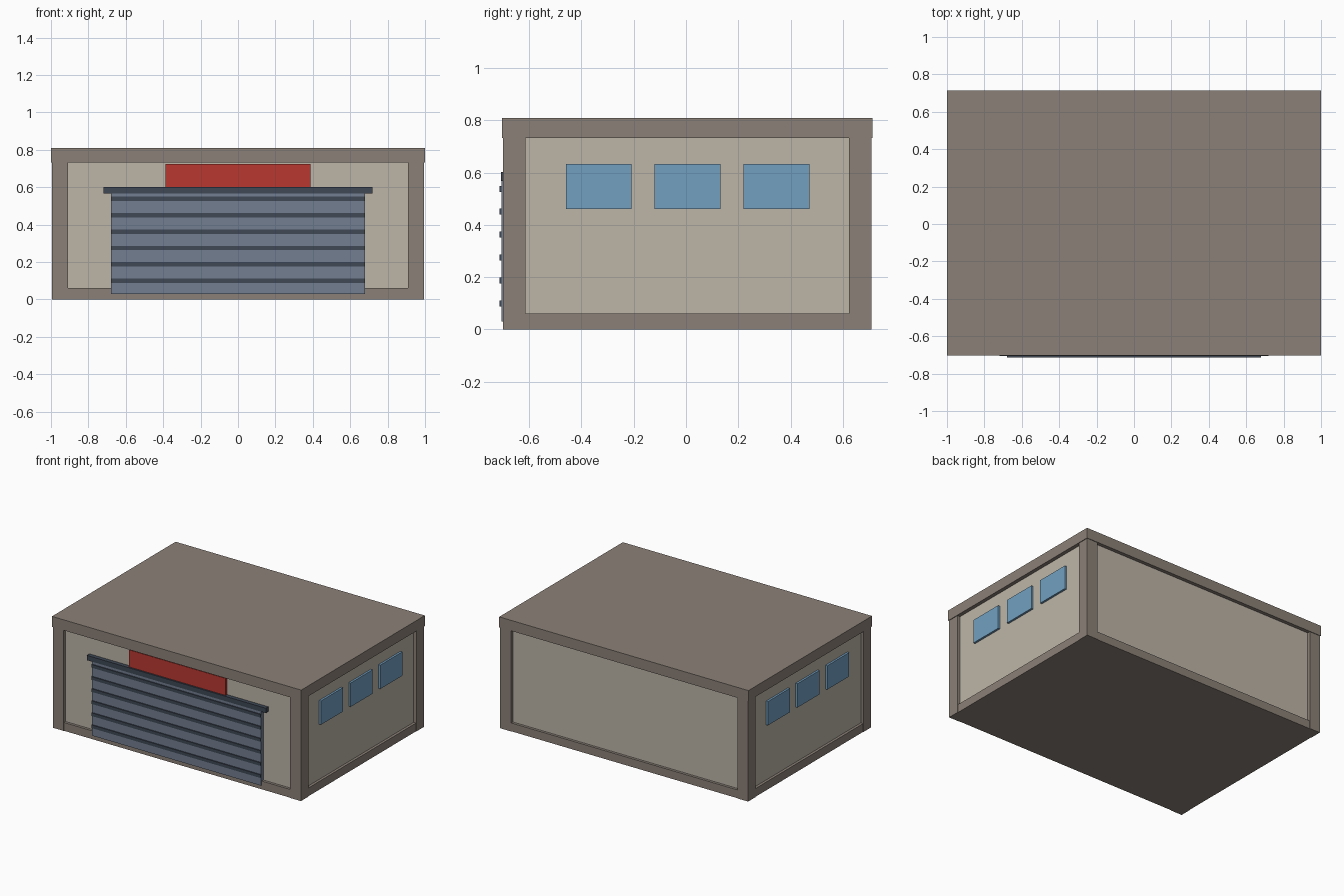
import bpy
import bmesh
from mathutils import Vector

if "Cube" in bpy.data.objects:
    bpy.data.objects.remove(bpy.data.objects["Cube"])


def material(name, rgb):
    m = bpy.data.materials.new(name)
    m.diffuse_color = (*rgb, 1)
    m.use_nodes = True
    m.node_tree.nodes["Principled BSDF"].inputs["Base Color"].default_value = m.diffuse_color
    return m


WALL = material("plaster", (0.51, 0.46, 0.39))
FRAME = material("frame_taupe", (0.26, 0.22, 0.185))
DOOR = material("door_blue_grey", (0.17, 0.21, 0.28))
DARK = material("dark_steel", (0.05, 0.065, 0.09))
GLASS = material("window_blue", (0.17, 0.35, 0.53))
RED = material("sign_red", (0.48, 0.04, 0.03))


def box(name, x, y, z, mat):
    """Box from (min, max) ranges on each axis."""
    bm = bmesh.new()
    bmesh.ops.create_cube(bm, size=1)
    lo, hi = Vector((x[0], y[0], z[0])), Vector((x[1], y[1], z[1]))
    for v in bm.verts:
        v.co = (lo + hi) / 2 + v.co * (hi - lo)
    me = bpy.data.meshes.new(name)
    bm.to_mesh(me)
    bm.free()
    me.materials.append(mat)
    ob = bpy.data.objects.new(name, me)
    bpy.context.collection.objects.link(ob)
    return ob


FRONT, BACK, SIDE = -0.70, 0.709, 0.995   # outer faces of the posts
POST, RECESS = 0.086, 0.022
wall_x = SIDE - RECESS
wall_front = FRONT + RECESS

# Recessed walls, base plinth and roof slab
box("walls", (-wall_x, wall_x), (wall_front, BACK - RECESS), (0.03, 0.74), WALL)
box("base_plinth", (-0.992, 0.992), (FRONT + 0.003, BACK - 0.003), (0, 0.06), FRAME)
box("roof_slab", (-1, 1), (FRONT - 0.004, BACK + 0.004), (0.732, 0.808), FRAME)

# Corner posts
for sx, side in ((-1, "left"), (1, "right")):
    xs = sorted((sx * SIDE, sx * (SIDE - POST)))
    box(f"front_{side}_post", xs, (FRONT, FRONT + POST), (0, 0.74), FRAME)
    box(f"back_{side}_post", xs, (BACK - POST, BACK), (0, 0.74), FRAME)

    # Three windows on each side wall
    for i in range(3):
        y = -0.46 + 0.34 * i
        wx = sorted((sx * (wall_x - 0.01), sx * (wall_x + 0.015)))
        box(f"{side}_window_{i + 1}", wx, (y, y + 0.252), (0.46, 0.633), GLASS)

# Roller door with horizontal ribs and a header
box("roller_door", (-0.678, 0.678), (-0.706, wall_front + 0.01), (0.03, 0.57), DOOR)
for i in range(6):
    z = 0.088 + 0.0876 * i
    box(f"door_rib_{i + 1}", (-0.678, 0.678), (-0.713, -0.70), (z, z + 0.023), DARK)
box("door_header", (-0.718, 0.718), (-0.707, wall_front + 0.01), (0.567, 0.602), DARK)

# Blank sign board above the door
box("sign_board", (-0.388, 0.388), (-0.695, wall_front + 0.01), (0.60, 0.725), RED)
